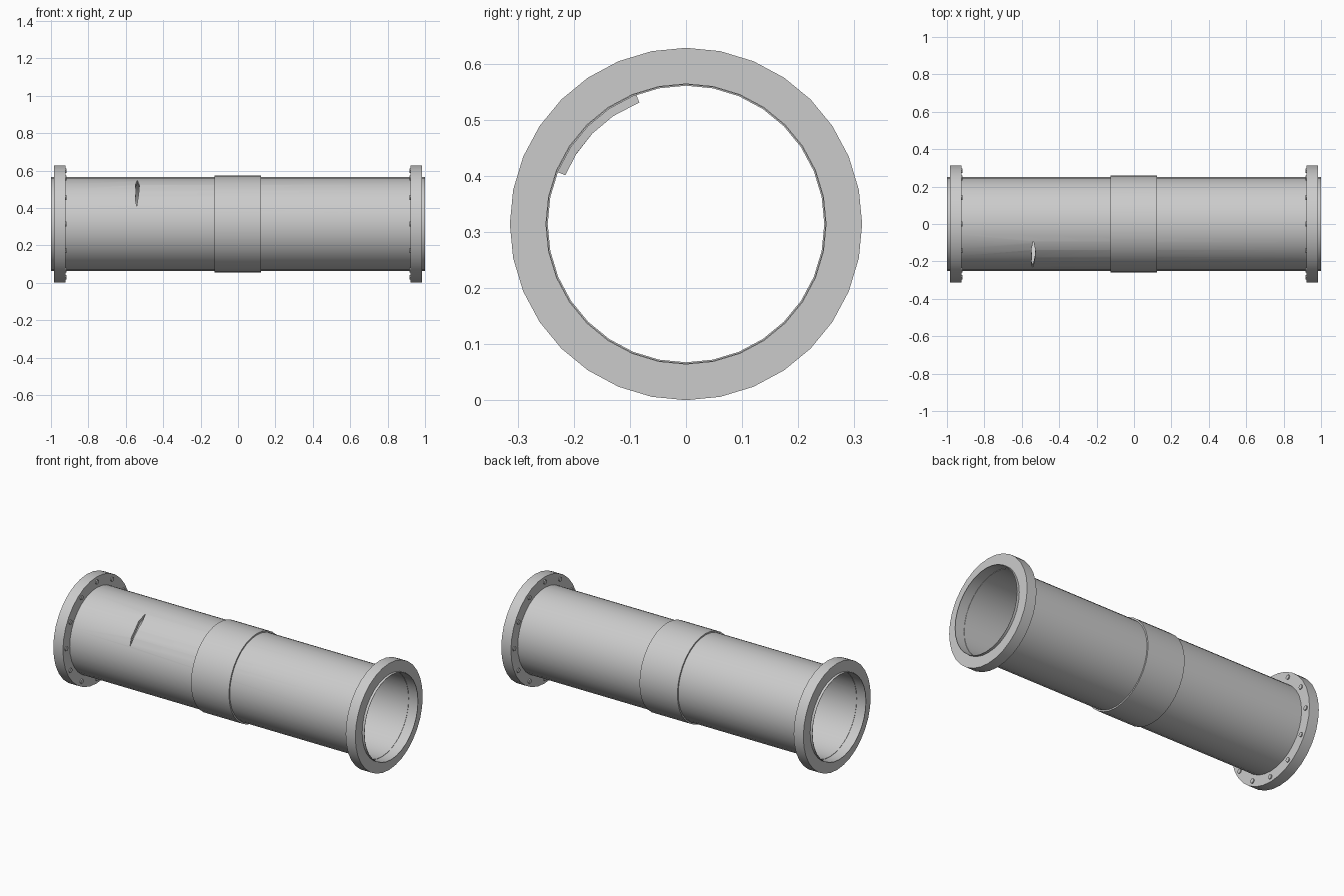
import bpy, bmesh
from math import sin, cos, pi, radians

SIDES = 32
AXIS_Z = 0.314

if "Cube" in bpy.data.objects:
    bpy.data.objects.remove(bpy.data.objects["Cube"])

grey = bpy.data.materials.new("light_grey_metal")
grey.use_nodes = True
colour = (0.6, 0.6, 0.6, 1)
grey.diffuse_color = colour
grey.node_tree.nodes["Principled BSDF"].inputs["Base Color"].default_value = colour


def polar(x, r, a):
    """Point at radius r and angle a around the pipe axis."""
    return (x, r * cos(a), AXIS_Z + r * sin(a))


def finish(bm, name):
    bmesh.ops.recalc_face_normals(bm, faces=bm.faces)
    mesh = bpy.data.meshes.new(name)
    bm.to_mesh(mesh)
    bm.free()
    mesh.materials.append(grey)
    ob = bpy.data.objects.new(name, mesh)
    bpy.context.collection.objects.link(ob)
    return ob


def smooth(ob):
    bpy.ops.object.select_all(action="DESELECT")
    ob.select_set(True)
    bpy.context.view_layer.objects.active = ob
    bpy.ops.object.shade_smooth_by_angle(angle=radians(30))


def lathe(name, profile):
    """Spin a closed (x, radius) profile around the pipe axis."""
    bm = bmesh.new()
    rings = [[bm.verts.new(polar(x, r, 2 * pi * k / SIDES)) for k in range(SIDES)]
             for x, r in profile]
    for i, ring in enumerate(rings):
        after = rings[(i + 1) % len(rings)]
        for k in range(SIDES):
            n = (k + 1) % SIDES
            bm.faces.new((ring[k], ring[n], after[n], after[k]))
    return finish(bm, name)


def crack_prism(name, r_in, r_out, capped):
    """Thin jagged lens wrapped around the wall, extruded radially."""
    outline = [(-.538, 111), (-.527, 124), (-.530, 136), (-.535, 147),
               (-.542, 158), (-.549, 148), (-.545, 136), (-.549, 124)]
    bm = bmesh.new()
    inner, outer = ([bm.verts.new(polar(x, r, radians(a))) for x, a in outline]
                    for r in (r_in, r_out))
    count = len(outline)
    for i in range(count):
        n = (i + 1) % count
        bm.faces.new((inner[i], inner[n], outer[n], outer[i]))
    if capped:
        for ring in (inner, outer):
            for face in ((0, 1, 7), (1, 2, 6, 7), (2, 3, 5, 6), (3, 4, 5)):
                bm.faces.new([ring[i] for i in face])
    return finish(bm, name)


# Pipe wall, with a slightly wider bore at both mouths
pipe = lathe("pipe", [(-1, .2505), (1, .2505), (1, .2485), (.94, .2485), (.94, .2465),
                      (-.94, .2465), (-.94, .2485), (-1, .2485)])

# Crack cut through the wall, with its edges bent inward
cutter = crack_prism("crack_cutter", .22, .27, True)
cutter.hide_render = True
cut = pipe.modifiers.new("crack", "BOOLEAN")
cut.operation = "DIFFERENCE"
cut.solver = "EXACT"
cut.object = cutter
bpy.ops.object.select_all(action="DESELECT")
pipe.select_set(True)
bpy.context.view_layer.objects.active = pipe
bpy.ops.object.modifier_apply(modifier=cut.name)
bpy.data.objects.remove(cutter)
smooth(pipe)
smooth(crack_prism("crack_edge", .232, .249, False))

# Coupling sleeve in the middle
smooth(lathe("sleeve", [(-.125, .259), (.122, .259), (.122, .2495), (-.125, .2495)]))

# End flanges with a circle of bolt heads on their inner faces
for side, label in ((-1, "right"), (1, "left")):
    smooth(lathe(label + "_flange", [(side * x, r) for x, r in
                 ((.922, .314), (.985, .314), (.985, .25), (.922, .25))]))
    for i in range(12):
        bpy.ops.mesh.primitive_cylinder_add(
            vertices=12, radius=.013, depth=.02, rotation=(0, pi / 2, 0),
            location=polar(side * .926, .285, i * pi / 6))
        bolt = bpy.context.object
        bolt.name = f"{label}_flange_bolt_{i + 1}"
        bolt.data.materials.append(grey)
        smooth(bolt)
